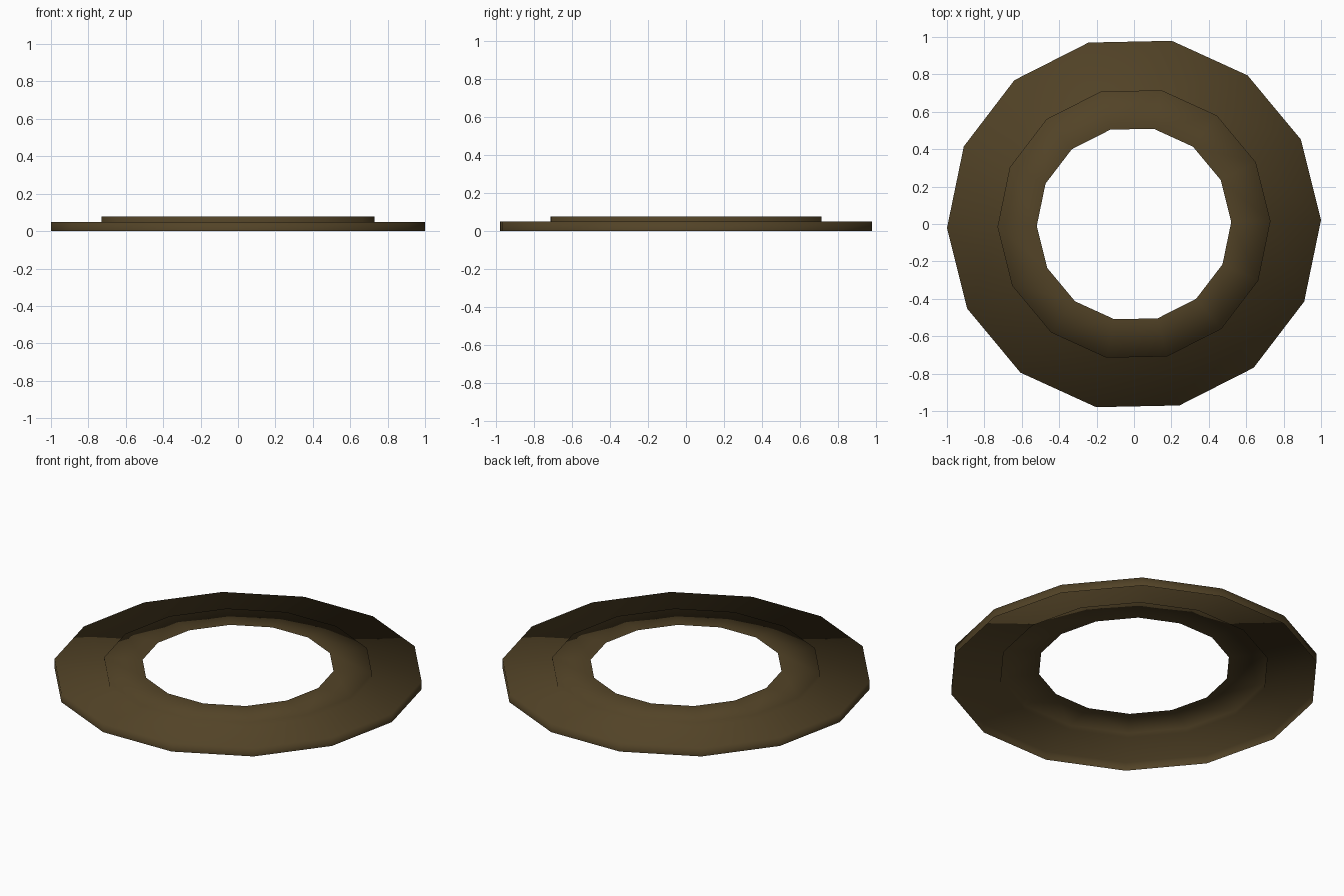
import bpy, bmesh, math

if "Cube" in bpy.data.objects:
    bpy.data.objects.remove(bpy.data.objects["Cube"])

SIDES = 14
START = math.radians(1.2)

# single brown colour
brown = bpy.data.materials.new("dark brown")
brown.diffuse_color = (0.085, 0.056, 0.020, 1)
brown.use_nodes = True
brown.node_tree.nodes["Principled BSDF"].inputs["Base Color"].default_value = brown.diffuse_color

# open stepped sheet: outer wall, lower flange, step wall, upper flange (radius, height)
profile = [(1.0, 0.0), (1.0, 0.05), (0.73, 0.05), (0.73, 0.077), (0.52, 0.077)]

bm = bmesh.new()
rings = []
for r, z in profile:
    rings.append([bm.verts.new((r * math.cos(START + i * math.tau / SIDES),
                                r * math.sin(START + i * math.tau / SIDES), z))
                  for i in range(SIDES)])
for a, b in zip(rings, rings[1:]):
    for i in range(SIDES):
        j = (i + 1) % SIDES
        face = bm.faces.new((a[i], a[j], b[j], b[i]))
        face.smooth = True   # soft shading rolls over the rims

mesh = bpy.data.meshes.new("stepped_ring")
bm.to_mesh(mesh)
bm.free()
mesh.materials.append(brown)
ring = bpy.data.objects.new("stepped_ring", mesh)
bpy.context.collection.objects.link(ring)
